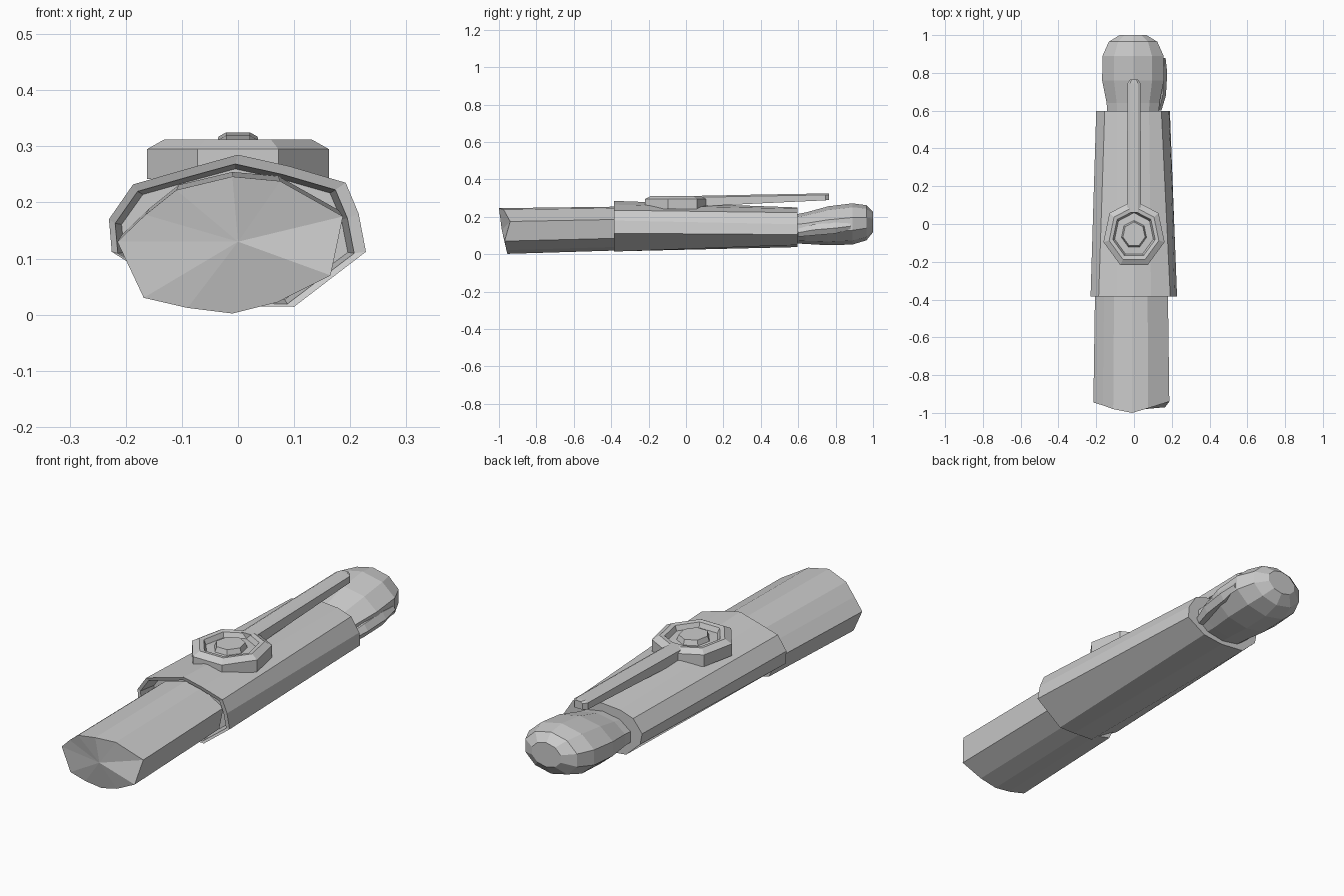
import bpy, bmesh, math
from mathutils import Vector


def finish(name, bm):
    bmesh.ops.recalc_face_normals(bm, faces=bm.faces)
    me = bpy.data.meshes.new(name)
    bm.to_mesh(me)
    bm.free()
    ob = bpy.data.objects.new(name, me)
    bpy.context.collection.objects.link(ob)
    return ob


def loft(name, rings, cap_start=True, cap_end=True, tip=None):
    """Skin a list of equal-length rings; tip closes the start with a fan."""
    bm = bmesh.new()
    vr = [[bm.verts.new(p) for p in r] for r in rings]
    n = len(vr[0])
    for a, b in zip(vr, vr[1:]):
        for i in range(n):
            j = (i + 1) % n
            bm.faces.new((a[i], a[j], b[j], b[i]))
    if tip:
        t = bm.verts.new(tip)
        for i in range(n):
            bm.faces.new((t, vr[0][i], vr[0][(i + 1) % n]))
    elif cap_start:
        bm.faces.new(vr[0])
    if cap_end:
        bm.faces.new(vr[-1][::-1])
    return finish(name, bm)


def place(profile, y, cx, cz, sx=1, sz=1, ox=0.0, oz=0.13):
    """Scale an (x, z) profile about (ox, oz) and set it at depth y."""
    return [(cx + (x - ox) * sx, y, cz + (z - oz) * sz) for x, z in profile]


# forearm, with a shallow uneven end
arm = [(-0.215, 0.13), (-0.168, 0.03), (-0.09, 0.012), (-0.01, 0.002),
       (0.07, 0.022), (0.165, 0.07), (0.187, 0.175), (0.075, 0.238),
       (-0.01, 0.246), (-0.11, 0.222), (-0.165, 0.178)]
end_y = [-0.945, -0.95, -0.955, -0.955, -0.96, -0.97, -0.94, -0.975, -1.0, -0.98, -0.96]
front = [(x, y, z) for (x, z), y in zip(arm, end_y)]
loft("forearm", [front, place(arm, -0.36, 0, 0.143, 0.96, 0.96)],
     tip=(0, -0.985, 0.13))

# sleeve around the wrist, hollow lip at the front
s_front = [(-0.225, 0.112), (-0.08, 0.02), (0.02, 0.015), (0.10, 0.014),
           (0.228, 0.112), (0.215, 0.18), (0.192, 0.235), (0.09, 0.265),
           (0.0, 0.285), (-0.09, 0.26), (-0.187, 0.232), (-0.23, 0.17)]
s_back = [(-0.19, 0.115), (-0.12, 0.05), (0.0, 0.038), (0.10, 0.05),
          (0.19, 0.105), (0.185, 0.16), (0.145, 0.222), (0.08, 0.243),
          (0.0, 0.25), (-0.09, 0.243), (-0.155, 0.222), (-0.20, 0.165)]
outer0 = place(s_front, -0.385, 0, 0.13)
inner0 = place(s_front, -0.38, -0.005, 0.135, 0.93, 0.92, 0, 0.14)
inner1 = place(s_front, -0.3, -0.005, 0.135, 0.88, 0.86, 0, 0.14)
outer1 = place(s_back, 0.597, 0, 0.13)
loft("sleeve", [inner1, inner0, outer0, outer1])

# closed fist: a faceted rounded lump
fist = [(math.cos(2 * math.pi * (i + 0.5) / 10), math.sin(2 * math.pi * (i + 0.5) / 10))
        for i in range(10)]
stations = [(0.56, 0.142, 0.062, 0.205), (0.64, 0.147, 0.058, 0.22),
            (0.76, 0.172, 0.052, 0.252), (0.89, 0.17, 0.056, 0.268),
            (0.965, 0.135, 0.078, 0.258), (1.0, 0.075, 0.12, 0.225)]
loft("fist", [[(-0.005 + w * x, y, (lo + hi) / 2 + z * (hi - lo) / 2 * 1.04)
               for x, z in fist] for y, w, lo, hi in stations])

# thumb lying along the side of the fist
hexa = [(math.cos(math.pi * i / 3), math.sin(math.pi * i / 3)) for i in range(6)]
thumb = [(0.60, 0.12, 0.115, 0.025), (0.68, 0.135, 0.13, 0.034),
         (0.80, 0.142, 0.14, 0.034), (0.88, 0.150, 0.15, 0.017)]
loft("thumb", [[(cx + r * a, y, cz + r * b) for a, b in hexa]
               for y, cx, cz, r in thumb])


# seven-sided dial with a recessed face and raised hub
def hept(r, z):
    pts = []
    for i in range(7):
        a = math.pi / 2 + 2 * math.pi * i / 7
        pts.append((r * math.cos(a), -0.055 + 1.09 * r * math.sin(a), z))
    return pts


loft("dial", [hept(0.166, 0.242), hept(0.166, 0.295), hept(0.135, 0.312),
              hept(0.115, 0.309), hept(0.105, 0.288), hept(0.068, 0.29),
              hept(0.06, 0.312)])

# long launcher rail, rising gently, with a chamfered tip
def rail_ring(y, w, lo, hi):
    return [(-w, y, lo), (w, y, lo), (w, y, hi - 0.008), (w * 0.6, y, hi),
            (-w * 0.6, y, hi), (-w, y, hi - 0.008)]


loft("rail", [rail_ring(0.06, 0.036, 0.255, 0.312),
              rail_ring(0.40, 0.036, 0.272, 0.319),
              rail_ring(0.745, 0.035, 0.288, 0.325),
              rail_ring(0.765, 0.02, 0.29, 0.324)])
